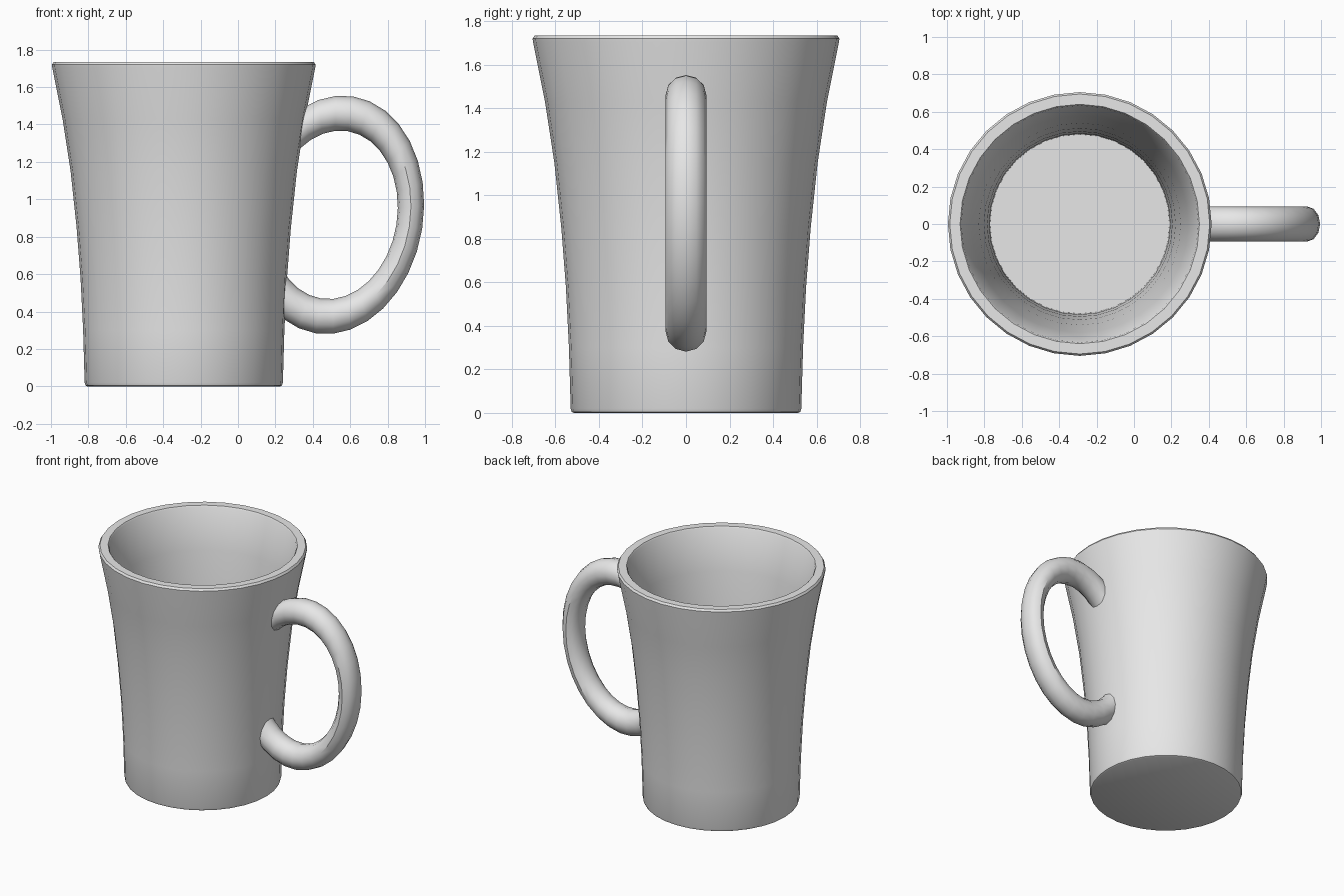
import bpy, bmesh, math
from mathutils import Matrix, Vector

cube = bpy.data.objects.get("Cube")
if cube:
    bpy.data.objects.remove(cube)

AXIS_X = -0.29
SEGMENTS = 32

# Single ceramic colour
ceramic = bpy.data.materials.new("grey ceramic")
ceramic.use_nodes = True
grey = (0.8, 0.8, 0.8, 1)
ceramic.diffuse_color = grey
ceramic.node_tree.nodes["Principled BSDF"].inputs["Base Color"].default_value = grey


def finish(name, bm):
    """Turn a bmesh into a smooth shaded object."""
    bmesh.ops.recalc_face_normals(bm, faces=bm.faces)
    mesh = bpy.data.meshes.new(name)
    bm.to_mesh(mesh)
    bm.free()
    obj = bpy.data.objects.new(name, mesh)
    bpy.context.collection.objects.link(obj)
    mesh.materials.append(ceramic)
    bpy.ops.object.select_all(action='DESELECT')
    obj.select_set(True)
    bpy.context.view_layer.objects.active = obj
    bpy.ops.object.shade_smooth_by_angle(angle=math.radians(35))
    return obj


# Cup: flared wall, rim, inner wall and floor as one turned profile
profile = [(0, 0), (0.515, 0), (0.525, 0.005), (0.53, 0.02),
           (0.538, 0.3), (0.552, 0.58), (0.573, 0.85), (0.605, 1.15),
           (0.648, 1.43), (0.703, 1.705), (0.705, 1.72), (0.695, 1.735),
           (0.64, 1.735), (0.633, 1.725), (0.58, 1.43), (0.54, 1.15),
           (0.512, 0.85), (0.495, 0.58), (0.484, 0.3), (0.48, 0.09), (0, 0.09)]
bm = bmesh.new()
verts = [bm.verts.new((AXIS_X + r, 0, z)) for r, z in profile]
edges = [bm.edges.new(pair) for pair in zip(verts, verts[1:])]
bmesh.ops.spin(bm, geom=verts + edges, cent=(AXIS_X, 0, 0), axis=(0, 0, 1),
               angle=2 * math.pi, steps=SEGMENTS)
bmesh.ops.remove_doubles(bm, verts=bm.verts, dist=0.0005)
finish("cup_body", bm)

# Handle: a tilted, narrowed ring, trimmed inside the thickness of the wall
MAJOR, MINOR, SIDES = 0.547, 0.094, 12
bm = bmesh.new()
circle = bmesh.ops.create_circle(
    bm, segments=SIDES, radius=MINOR,
    matrix=Matrix.Translation((MAJOR, 0, 0)))["verts"]
ring = list({e for v in circle for e in v.link_edges})
bmesh.ops.spin(bm, geom=circle + ring, cent=(0, 0, 0), axis=(0, 1, 0),
               angle=2 * math.pi, steps=SEGMENTS)
bmesh.ops.remove_doubles(bm, verts=bm.verts, dist=0.0005)
place = (Matrix.Translation((0.515, 0, 0.917))
         @ Matrix.Rotation(math.radians(9), 4, 'Y')
         @ Matrix.Diagonal((0.742, 1, 1, 1)))
bmesh.ops.transform(bm, matrix=place, verts=bm.verts)
low, high = Vector((0.215, 0, 0.4)), Vector((0.325, 0, 1.45))
along = high - low
bmesh.ops.bisect_plane(bm, geom=bm.verts[:] + bm.edges[:] + bm.faces[:],
                       plane_co=low, plane_no=(along.z, 0, -along.x),
                       clear_inner=True)
finish("handle", bm)
